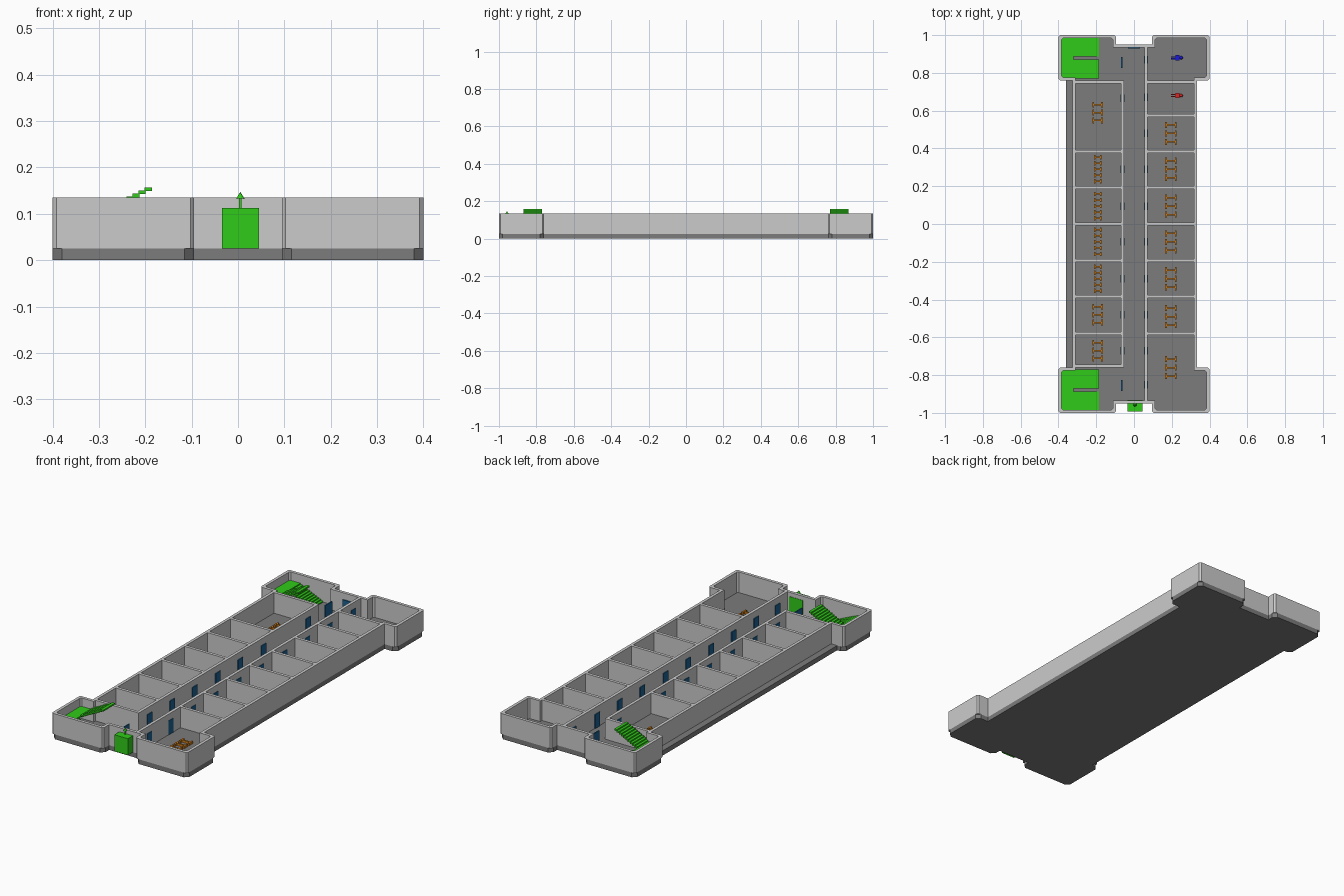
import bpy, bmesh, math
from mathutils import Vector

if "Cube" in bpy.data.objects:
    bpy.data.objects.remove(bpy.data.objects["Cube"])

FLOOR, TOP, T = 0.025, 0.135, 0.016


def material(name, r, g, b):
    m = bpy.data.materials.new(name)
    m.diffuse_color = (r, g, b, 1)
    m.use_nodes = True
    m.node_tree.nodes["Principled BSDF"].inputs["Base Color"].default_value = m.diffuse_color
    return m


GREEN = material("green", 0.03, 0.6, 0.01)
BLUE = material("door_blue", 0.01, 0.12, 0.28)
ORANGE = material("orange", 0.6, 0.2, 0.01)
RED = material("red", 0.7, 0.02, 0.02)
DEEP = material("deep_blue", 0.01, 0.01, 0.75)
DARK = material("dark_grey", 0.2, 0.2, 0.2)


def finish(name, bm, mat=None):
    bmesh.ops.recalc_face_normals(bm, faces=bm.faces)
    me = bpy.data.meshes.new(name)
    bm.to_mesh(me)
    bm.free()
    ob = bpy.data.objects.new(name, me)
    bpy.context.collection.objects.link(ob)
    if mat:
        me.materials.append(mat)
    return ob


def add_box(bm, x0, x1, y0, y1, z0, z1):
    vs = bmesh.ops.create_cube(bm, size=1)["verts"]
    for v in vs:
        v.co = Vector(((x0 + x1) / 2 + v.co.x * (x1 - x0),
                       (y0 + y1) / 2 + v.co.y * (y1 - y0),
                       (z0 + z1) / 2 + v.co.z * (z1 - z0)))


def boxes(name, items, mat=None):
    bm = bmesh.new()
    for b in items:
        add_box(bm, *b)
    return finish(name, bm, mat)


def plan(left, right):
    """Counter-clockwise floor outline: long body with wider ends and end notches."""
    half = [(right, 0.76), (0.4, 0.76), (0.4, 1.0), (0.095, 1.0), (0.095, 0.95),
            (-0.095, 0.95), (-0.095, 1.0), (-0.4, 1.0), (-0.4, 0.76), (left, 0.76)]
    return [Vector(p) for p in half + [(x, -y) for x, y in reversed(half)]]


def outline(pts, chamfer, inset=0.0):
    """Inset a square-cornered outline and chamfer its outward corners."""
    out = []
    for i, p in enumerate(pts):
        a = (p - pts[i - 1]).normalized()
        b = (pts[(i + 1) % len(pts)] - p).normalized()
        q = p + inset * Vector((-a.y - b.y, a.x + b.x))
        out += [q - a * chamfer, q + b * chamfer] if a.cross(b) > 0 else [q]
    return out


# Base slab
bm = bmesh.new()
face = bm.faces.new([bm.verts.new((p.x, p.y, 0)) for p in outline(plan(-0.36, 0.333), 0.02)])
ext = bmesh.ops.extrude_face_region(bm, geom=[face])["geom"]
bmesh.ops.translate(bm, vec=(0, 0, FLOOR),
                    verts=[g for g in ext if isinstance(g, bmesh.types.BMVert)])
finish("base_floor", bm, DARK)

# Outer wall ring
shell = plan(-0.325, 0.333)
loops = []
bm = bmesh.new()
for inset, z in ((0, FLOOR), (0, TOP), (T, TOP), (T, FLOOR)):
    loops.append([bm.verts.new((p.x, p.y, z)) for p in outline(shell, 0.008, inset)])
for k in range(4):
    a, b = loops[k], loops[(k + 1) % 4]
    for i in range(len(a)):
        j = (i + 1) % len(a)
        bm.faces.new((a[i], a[j], b[j], b[i]))
finish("outer_wall", bm)

# Corridor walls and room dividers
cuts = [0.752, 0.385, 0.193, 0.0, -0.193, -0.385, -0.58]
walls = [(-0.07, -0.054, -0.76, 0.76, FLOOR, TOP),
         (0.056, 0.072, -0.94, 0.94, FLOOR, TOP)]
for y in cuts + [-0.752]:
    walls.append((-0.315, -0.06, y - T / 2, y + T / 2, FLOOR, TOP))
for y in cuts + [0.575]:
    walls.append((0.065, 0.322, y - T / 2, y + T / 2, FLOOR, TOP))
boxes("inner_walls", walls)

# Room doors along the corridor, stairwell doors and back door
left_y = [0.665, 0.29, 0.095, -0.095, -0.29, -0.48, -0.67]
right_y = [0.87, 0.67, 0.48] + left_y[1:] + [-0.85]
doors = [(-0.072, -0.05, y - 0.02, y + 0.02, FLOOR, 0.1) for y in left_y]
doors += [(0.052, 0.074, y - 0.02, y + 0.02, FLOOR, 0.1) for y in right_y]
doors += [(-0.068, -0.062, y - 0.03, y + 0.03, FLOOR, 0.1) for y in (0.855, -0.855)]
doors.append((-0.033, 0.033, 0.928, 0.94, FLOOR, 0.1))
boxes("doors", doors, BLUE)

# Stairs: lower flight, landing, upper flight rising to the next storey
N, X0, X1, MID, HIGH = 10, -0.32, -0.188, 0.09, 0.157
for side, label in ((1, "back"), (-1, "front")):
    def span(a, b):
        return tuple(sorted((side * a, side * b)))
    parts = [(-0.39, X0, *span(0.77, 0.99), MID - 0.008, MID)]
    step = (X1 - X0) / N
    for i in range(N):
        xa = X0 + i * step
        up = MID + (i + 1) * (HIGH - MID) / N
        down = MID - (i + 1) * (MID - FLOOR) / (N + 1)
        parts.append((xa, xa + step + 0.002, *span(0.77, 0.87), up - 0.008, up))
        parts.append((xa, xa + step + 0.002, *span(0.888, 0.985), down - 0.008, down))
    boxes(label + "_stairs", parts, GREEN)

# Entrance block with an upward arrow
boxes("entrance", [(-0.035, 0.045, -0.992, -0.932, FLOOR, 0.113),
                   (0.002, 0.008, -0.96, -0.954, 0.113, 0.134)], GREEN)
bpy.ops.mesh.primitive_cone_add(vertices=16, radius1=0.009, radius2=0, depth=0.014,
                                location=(0.005, -0.957, 0.14))
bpy.context.object.name = "entrance_arrow_tip"
bpy.context.object.data.materials.append(GREEN)

# Plain floor marker bars in the rooms, in place of lettering
marks = []


def marker(x, y, count, width, pitch):
    for i in range(count):
        c = y + (i - (count - 1) / 2) * pitch
        for dx in (-width / 2, width / 2 - 0.009):
            marks.append((x + dx, x + dx + 0.009, c - pitch * 0.36, c + pitch * 0.36,
                          FLOOR, FLOOR + 0.012))
        marks.append((x - width / 2, x + width / 2, c - 0.004, c + 0.004,
                      FLOOR, FLOOR + 0.012))


for y in (0.48, 0.29, 0.095, -0.095, -0.29, -0.49, -0.76):
    marker(0.195, y, 3, 0.06, 0.045)
for y, n in ((0.59, 3), (0.29, 5), (0.095, 5), (-0.095, 5), (-0.29, 5), (-0.48, 3), (-0.67, 3)):
    marker(-0.192, y, n, 0.055 if n == 3 else 0.04, 0.042 if n == 3 else 0.032)
boxes("room_markers", marks, ORANGE)

# Small lying figures marking the two washrooms
for name, y, mat in (("blue_figure", 0.88, DEEP), ("red_figure", 0.68, RED)):
    bm = bmesh.new()
    for dy in (-0.005, 0.005):
        add_box(bm, 0.195, 0.222, y + dy - 0.003, y + dy + 0.003, FLOOR, FLOOR + 0.01)
    add_box(bm, 0.22, 0.242, y - 0.014, y + 0.014, FLOOR, FLOOR + 0.01)
    ball = bmesh.ops.create_uvsphere(bm, u_segments=12, v_segments=8, radius=0.009)["verts"]
    bmesh.ops.translate(bm, verts=ball, vec=(0.25, y, FLOOR + 0.007))
    finish(name, bm, mat)
